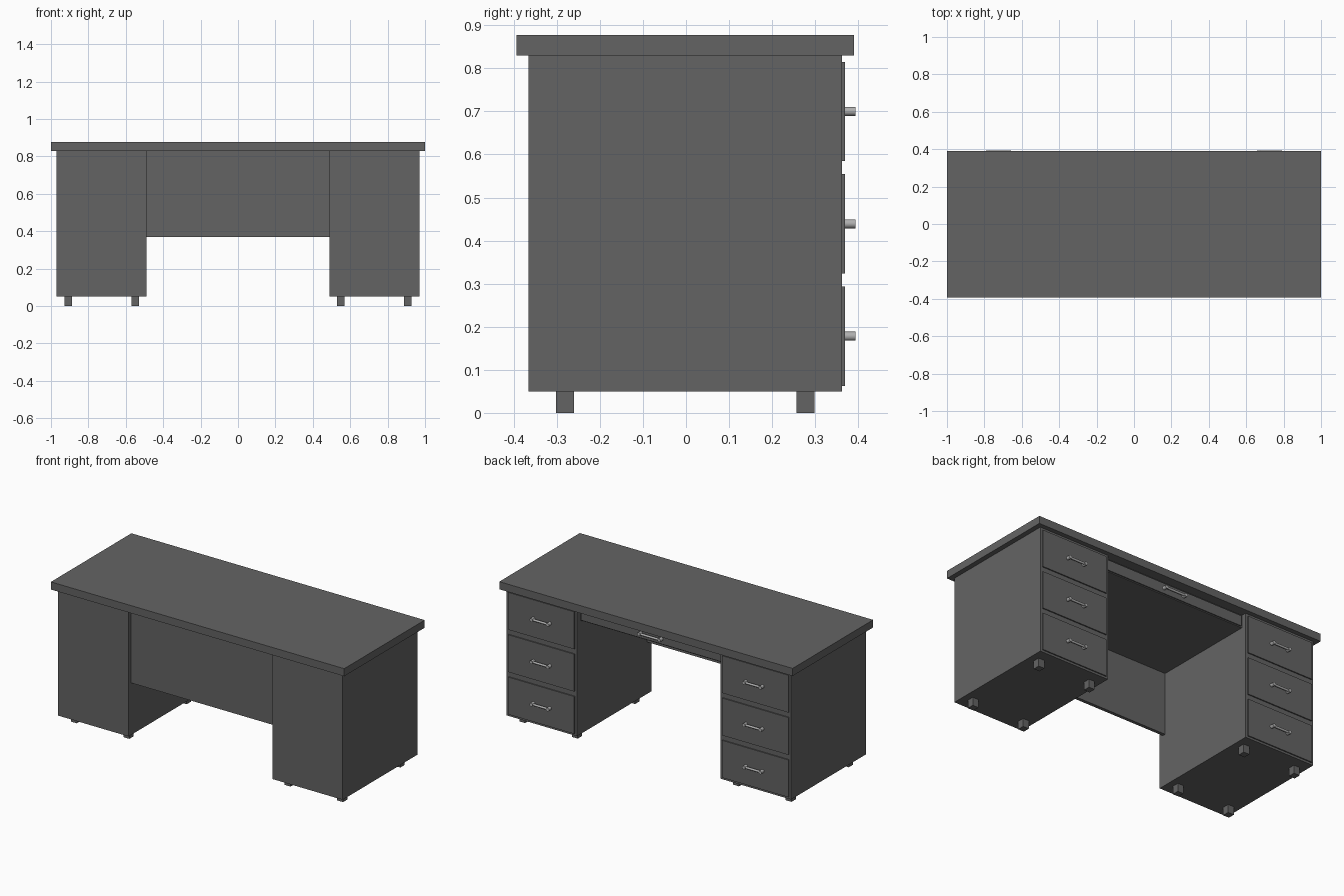
import bpy, math

if "Cube" in bpy.data.objects:
    bpy.data.objects.remove(bpy.data.objects["Cube"])


def material(name, value):
    m = bpy.data.materials.new(name)
    m.diffuse_color = (value, value, value, 1)
    m.use_nodes = True
    m.node_tree.nodes["Principled BSDF"].inputs["Base Color"].default_value = m.diffuse_color
    return m


BODY = material("dark_grey", 0.127)
METAL = material("light_grey_metal", 0.43)


def box(name, x0, x1, y0, y1, z0, z1, mat=BODY):
    bpy.ops.mesh.primitive_cube_add(size=1, location=((x0 + x1) / 2, (y0 + y1) / 2, (z0 + z1) / 2))
    ob = bpy.context.object
    ob.name = name
    ob.scale = (x1 - x0, y1 - y0, z1 - z0)
    bpy.ops.object.transform_apply(location=False, rotation=False, scale=True)
    ob.data.materials.append(mat)
    return ob


def rod(name, loc, radius, length, rot):
    bpy.ops.mesh.primitive_cylinder_add(vertices=16, radius=radius, depth=length, location=loc, rotation=rot)
    ob = bpy.context.object
    ob.name = name
    ob.data.materials.append(METAL)
    bpy.ops.object.shade_smooth_by_angle()


def handle(name, x, y, z, width):
    # two short posts joined by a slim bar
    for s in (-1, 1):
        rod(name + "_post", (x + s * (width / 2 - 0.0105), y + 0.0125, z), 0.0105, 0.025, (math.pi / 2, 0, 0))
    rod(name + "_bar", (x, y + 0.016, z), 0.007, width - 0.021, (0, math.pi / 2, 0))


# table top
box("table_top", -1, 1, -0.394, 0.39, 0.83, 0.877)

for side, s in (("left", -1), ("right", 1)):
    # pedestal cabinet
    cx = s * 0.73
    box(side + "_pedestal", cx - 0.24, cx + 0.24, -0.366, 0.362, 0.05, 0.83)
    # drawer fronts with handles
    for i, z in enumerate((0.178, 0.439, 0.70)):
        box(f"{side}_drawer_front_{i}", cx - 0.226, cx + 0.226, 0.36, 0.369, z - 0.115, z + 0.115)
        handle(f"{side}_handle_{i}", s * 0.725, 0.369, z, 0.133)
    # feet
    for x in (0.55, 0.908):
        for y in (-0.281, 0.277):
            box(side + "_foot", s * x - 0.02, s * x + 0.02, y - 0.021, y + 0.021, 0, 0.051)

# modesty panel
box("modesty_panel", -0.49, 0.49, -0.34, -0.32, 0.37, 0.83)

# centre drawer
box("centre_drawer", -0.49, 0.49, -0.32, 0.33, 0.752, 0.83)
box("centre_drawer_front", -0.48, 0.48, 0.328, 0.337, 0.758, 0.822)
handle("centre_handle", 0, 0.337, 0.79, 0.16)
